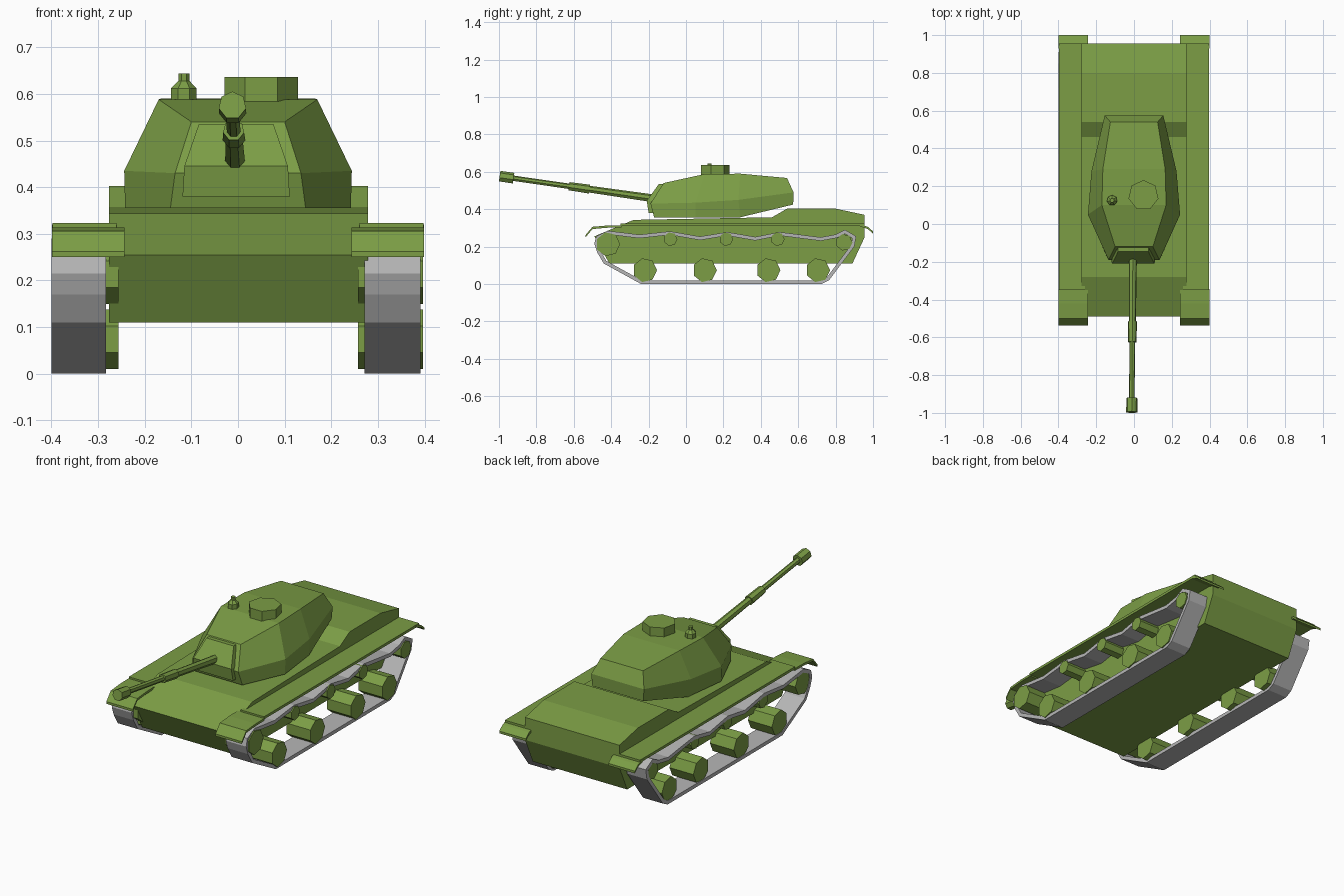
import bpy, bmesh, math
from mathutils import Vector

cube = bpy.data.objects.get("Cube")
if cube:
    bpy.data.objects.remove(cube, do_unlink=True)


def material(name, rgb):
    m = bpy.data.materials.new(name)
    m.use_nodes = True
    m.diffuse_color = (*rgb, 1)
    m.node_tree.nodes["Principled BSDF"].inputs["Base Color"].default_value = (*rgb, 1)
    return m


GREEN = material("olive_green", (0.2, 0.34, 0.06))
GREY = material("track_grey", (0.47, 0.47, 0.47))


def loft(name, rings, mat=GREEN, cap="ngon"):
    """Skin a list of equal rings; ends are an ngon, mirrored quad strips, or joined in a loop."""
    bm = bmesh.new()
    rows = [[bm.verts.new(p) for p in ring] for ring in rings]
    n = len(rows[0])
    pairs = list(zip(rows, rows[1:]))
    if cap == "loop":
        pairs.append((rows[-1], rows[0]))
    for a, b in pairs:
        for i in range(n):
            j = (i + 1) % n
            bm.faces.new((a[i], a[j], b[j], b[i]))
    for row in (rows[0], rows[-1]):
        if cap == "ngon":
            bm.faces.new(row)
        elif cap == "strips":
            for i in range(n // 2 - 1):
                bm.faces.new((row[i], row[i + 1], row[n - 2 - i], row[n - 1 - i]))
    bmesh.ops.recalc_face_normals(bm, faces=bm.faces)
    mesh = bpy.data.meshes.new(name)
    bm.to_mesh(mesh)
    bm.free()
    mesh.materials.append(mat)
    obj = bpy.data.objects.new(name, mesh)
    bpy.context.scene.collection.objects.link(obj)
    return obj


def prism(name, profile, x0, x1):
    """Extrude a side profile of (y, z) points across x."""
    return loft(name, [[(x, y, z) for y, z in profile] for x in (x0, x1)])


def sheet(name, top, x0, x1, thick=0.012):
    """Bent plate following a side line of (y, z) points."""
    prism(name, top + [(y, z - thick) for y, z in reversed(top)], x0, x1)


def lathe(name, start, axis, up, profile, sides=7):
    """Low-poly turned part: profile holds (distance along axis, radius)."""
    axis, up, start = Vector(axis).normalized(), Vector(up), Vector(start)
    u = (up - axis * up.dot(axis)).normalized()
    v = axis.cross(u)
    angles = [math.tau * i / sides for i in range(sides)]
    return loft(name, [[start + axis * t + (u * math.cos(a) + v * math.sin(a)) * r
                        for a in angles] for t, r in profile])


def mirrored(half):
    return half + [(-x, y, z) for x, y, z in reversed(half)]


# Hull with sloped nose and raised engine deck
prism("hull", [(-0.41, 0.11), (-0.49, 0.255), (-0.28, 0.343), (0.46, 0.357),
               (0.54, 0.403), (0.8, 0.403), (0.955, 0.37), (0.955, 0.25),
               (0.89, 0.11)], -0.277, 0.279)

# Turret: base, shoulder and roof rings
turret_rings = [
    [(0.145, -0.17, 0.355), (0.242, 0.05, 0.355), (0.215, 0.29, 0.357), (0.15, 0.573, 0.425)],
    [(0.135, -0.19, 0.43), (0.244, 0.05, 0.435), (0.225, 0.28, 0.45), (0.155, 0.575, 0.49)],
    [(0.1, -0.12, 0.54), (0.17, 0.1, 0.588), (0.165, 0.29, 0.59), (0.125, 0.54, 0.567)],
]
loft("turret", [mirrored(r) for r in turret_rings], cap="strips")

# Gun mantlet plate: rows of (half width, front y, z)
loft("mantlet", [[(-w - 0.004, y, z), (w - 0.004, y, z),
                  (w - 0.004, y + 0.05, z), (-w - 0.004, y + 0.05, z)]
                 for w, y, z in [(0.115, -0.2, 0.38), (0.111, -0.21, 0.445), (0.08, -0.145, 0.535)]])

# Gun barrel with sleeve, bore evacuator and muzzle
lathe("gun_barrel", (-0.006, -0.16, 0.455), (-0.006, -0.84, 0.121), (0, 0, 1),
      [(0, 0.022), (0.36, 0.019), (0.36, 0.025), (0.47, 0.023), (0.47, 0.015),
       (0.77, 0.015), (0.77, 0.03), (0.845, 0.03)])

# Roof fittings
lathe("commander_cupola", (0.05, 0.152, 0.57), (0, 0, 1), (0, 1, 0), [(0, 0.081), (0.066, 0.081)])
lathe("roof_periscope", (-0.116, 0.125, 0.575), (0, 0, 1), (0, 1, 0),
      [(0, 0.028), (0.037, 0.028), (0.053, 0.012), (0.069, 0.012)])

# Track outline, with a sagging upper run
TRACK = [(-0.24, 0.0), (0.725, 0.0), (0.765, 0.02), (0.9, 0.2), (0.91, 0.255), (0.85, 0.29),
         (0.8, 0.265), (0.72, 0.25), (0.5, 0.278), (0.37, 0.252), (0.22, 0.278), (0.075, 0.254),
         (-0.085, 0.282), (-0.25, 0.264), (-0.42, 0.285), (-0.48, 0.255), (-0.49, 0.215),
         (-0.475, 0.17), (-0.44, 0.11)]


def inset(points, d):
    """Move a counter-clockwise outline inward by d."""
    result = []
    for i, p in enumerate(points):
        p = Vector(p)
        a = (p - Vector(points[i - 1])).normalized()
        b = (Vector(points[(i + 1) % len(points)]) - p).normalized()
        n = Vector((-a.y - b.y, a.x + b.x)).normalized()
        result.append(p + n * d / max(0.5, n.dot(Vector((-a.y, a.x)))))
    return result


inner = inset(TRACK, 0.019)

# Running gear: name, y positions, z, radius
WHEELS = [("road_wheel", (-0.22, 0.1, 0.44, 0.705), 0.074, 0.065),
          ("return_roller", (-0.083, 0.215, 0.49), 0.24, 0.037),
          ("front_idler", (-0.417,), 0.213, 0.065),
          ("rear_sprocket", (0.845,), 0.223, 0.045)]

for side, track_x, wheel_x, s in (("left", (0.271, 0.391), (0.257, 0.397), 1),
                                  ("right", (-0.4, -0.283), (-0.397, -0.256), -1)):
    loft(side + "_track", [[(x, y, z) for y, z in loop] for x, loop in
                           ((track_x[0], TRACK), (track_x[1], TRACK),
                            (track_x[1], inner), (track_x[0], inner))], GREY, "loop")
    for name, ys, z, r in WHEELS:
        for i, y in enumerate(ys):
            lathe(f"{side}_{name}_{i + 1}", (wheel_x[0], y, z), (1, 0, 0), (0, 1, 0),
                  [(0, r), (wheel_x[1] - wheel_x[0], r)])
    # Fenders with drooping ends
    sheet(side + "_fender", [(-0.35, 0.323), (0.955, 0.323)], s * 0.26, s * 0.398, 0.014)
    sheet(side + "_front_mudguard", [(-0.537, 0.262), (-0.5, 0.306), (-0.42, 0.313), (-0.345, 0.314)],
          s * 0.243, s * 0.399)
    sheet(side + "_rear_mudguard", [(0.93, 0.32), (0.972, 0.306), (1.0, 0.282)],
          s * 0.243, s * 0.399)
